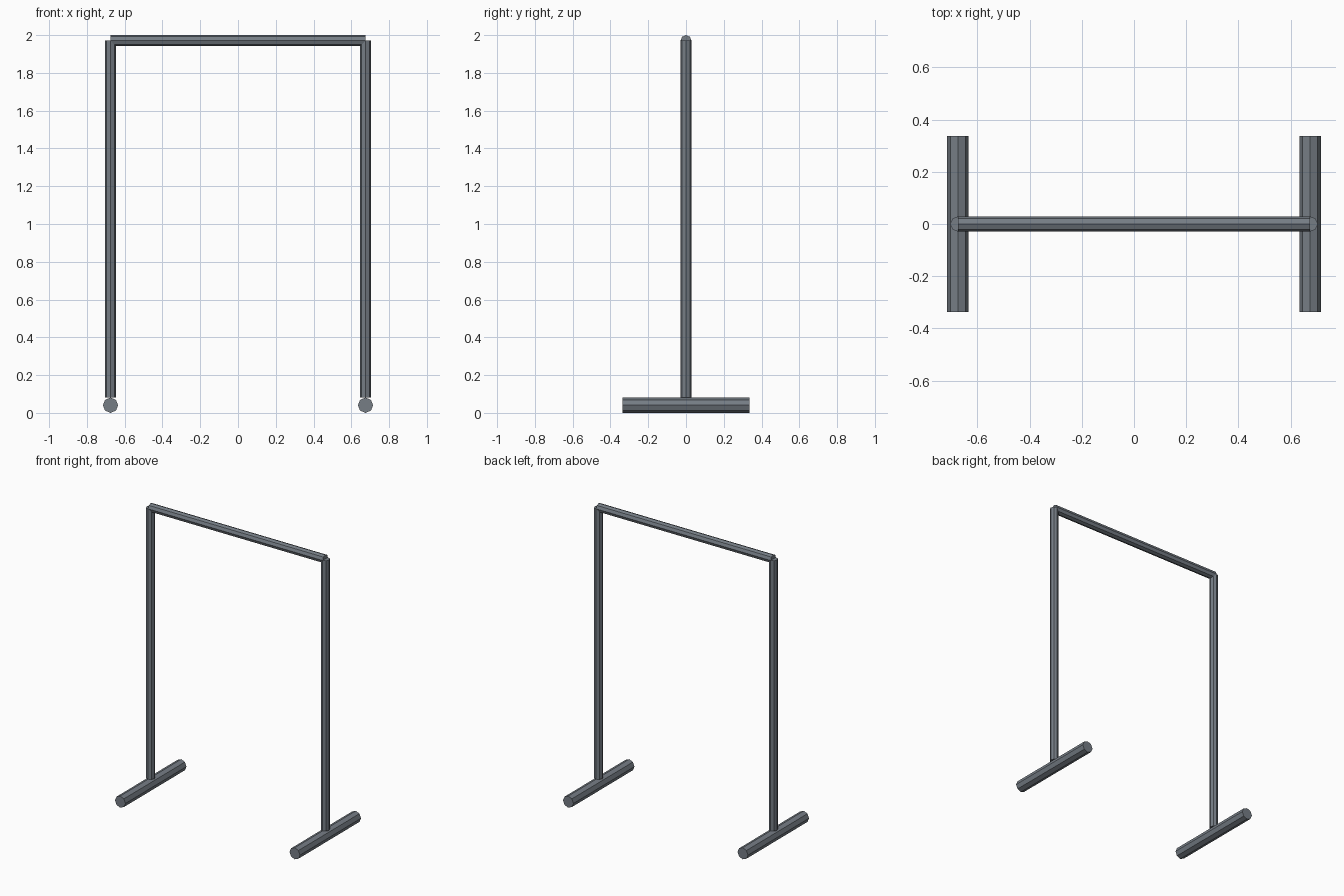
import bpy
import math

if "Cube" in bpy.data.objects:
    bpy.data.objects.remove(bpy.data.objects["Cube"])

steel = bpy.data.materials.new("steel grey")
steel.diffuse_color = (0.18, 0.205, 0.235, 1)
steel.use_nodes = True
steel.node_tree.nodes["Principled BSDF"].inputs["Base Color"].default_value = steel.diffuse_color

HALF_W = 0.675     # upright spacing from the middle
TUBE_R = 0.029     # uprights and crossbar
FOOT_R = 0.0405    # floor feet
BAR_Z = 2.0 - TUBE_R


def tube(name, radius, length, location, rotation=(0, 0, 0)):
    """Eight-sided flat-shaded tube, one corner line facing up or forward."""
    bpy.ops.mesh.primitive_cylinder_add(vertices=8, radius=radius, depth=length,
                                        location=location, rotation=rotation)
    obj = bpy.context.object
    obj.name = name
    obj.data.materials.append(steel)
    return obj


# Feet and uprights on both sides
for side, sx in (("left", -1), ("right", 1)):
    x = sx * HALF_W
    tube(f"{side}_foot", FOOT_R, 0.674, (x, 0, FOOT_R), (math.pi / 2, 0, 0))
    bottom = 2 * FOOT_R
    tube(f"{side}_upright", TUBE_R, BAR_Z - bottom, (x, 0, (BAR_Z + bottom) / 2))

# Crossbar between the upright tops
tube("crossbar", TUBE_R, 2 * HALF_W, (0, 0, BAR_Z), (0, math.pi / 2, 0))
